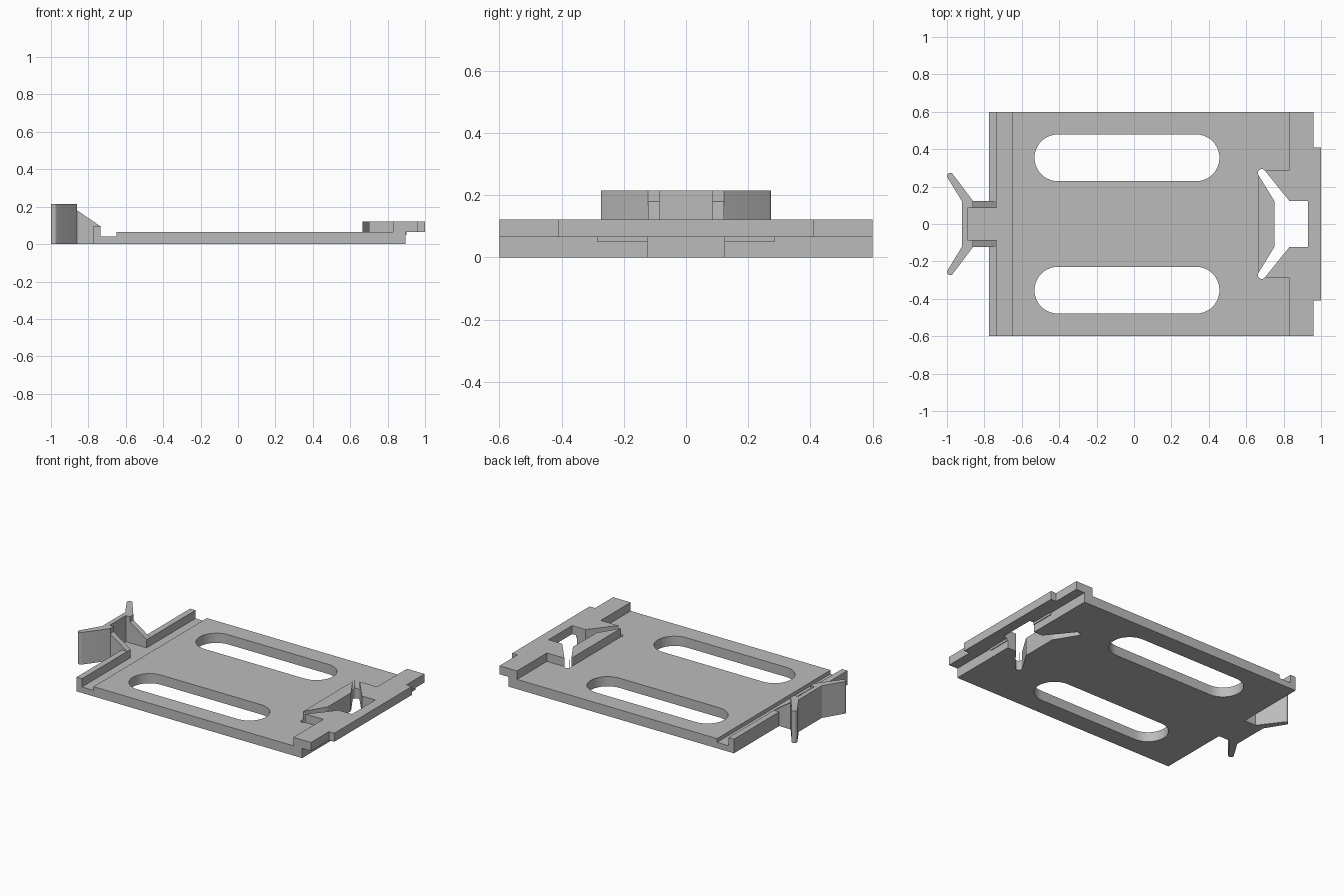
import bpy, bmesh, math
from mathutils import Vector

if "Cube" in bpy.data.objects:
    bpy.data.objects.remove(bpy.data.objects["Cube"])

grey = bpy.data.materials.new("light_grey_plastic")
grey.diffuse_color = (0.5, 0.5, 0.5, 1)
grey.use_nodes = True
grey.node_tree.nodes["Principled BSDF"].inputs["Base Color"].default_value = grey.diffuse_color


def prism(name, points, lo, hi, axis="z"):
    """Extrude a 2D outline: xy along z, or xz along y."""
    place = (lambda p, t: (p[0], p[1], t)) if axis == "z" else (lambda p, t: (p[0], t, p[1]))
    bm = bmesh.new()
    face = bm.faces.new([bm.verts.new(place(p, lo)) for p in points])
    new = bmesh.ops.extrude_face_region(bm, geom=[face])["geom"]
    shift = Vector(place((0, 0), hi - lo))
    bmesh.ops.translate(bm, vec=shift, verts=[v for v in new if isinstance(v, bmesh.types.BMVert)])
    bmesh.ops.recalc_face_normals(bm, faces=bm.faces)
    mesh = bpy.data.meshes.new(name)
    bm.to_mesh(mesh)
    bm.free()
    obj = bpy.data.objects.new(name, mesh)
    bpy.context.collection.objects.link(obj)
    mesh.materials.append(grey)
    return obj


def combine(target, other, operation):
    """Apply a boolean and discard the helper."""
    mod = target.modifiers.new("join", "BOOLEAN")
    mod.object, mod.operation, mod.solver = other, operation, "EXACT"
    bpy.context.view_layer.objects.active = target
    bpy.ops.object.modifier_apply(modifier=mod.name)
    bpy.data.objects.remove(other, do_unlink=True)


def arc(cx, cy, r, start, end, n):
    return [(cx + r * math.cos(math.radians(start + (end - start) * i / n)),
             cy + r * math.sin(math.radians(start + (end - start) * i / n))) for i in range(n + 1)]


def mirrored(half):
    """Close a half outline (y > 0) with its mirror image."""
    return half + [(x, -y) for x, y in reversed(half)]


# plate with rail and groove at one end, raised overhanging lip at the other
plate = prism("base_plate", [
    (-0.775, 0), (0.895, 0), (0.895, 0.065), (0.96, 0.065), (0.96, 0.122), (0.83, 0.122),
    (0.83, 0.065), (-0.65, 0.065), (-0.65, 0.04), (-0.735, 0.04), (-0.735, 0.095),
    (-0.775, 0.095)], -0.6, 0.6, "y")

# raised block around the socket and the end tongue
block = prism("socket_block", mirrored([(0.665, 0.285), (0.9, 0.285)]), 0.05, 0.122)
combine(plate, block, "UNION")
tongue = prism("end_tongue", mirrored([(0.91, 0.41), (1.0, 0.41)]), 0.065, 0.122)
combine(plate, tongue, "UNION")

# clip with two flared arms
clip = prism("clip", mirrored(
    [(-0.86, 0.122)] + arc(-0.983, 0.257, 0.017, 35, 215, 8) + [(-0.92, 0.122)]), 0, 0.215)
combine(plate, clip, "UNION")

# sloped gussets tying the clip to the rail
gusset = prism("gusset", [(-0.9, 0), (-0.735, 0), (-0.735, 0.095), (-0.86, 0.18), (-0.9, 0.18)],
               -0.122, 0.122, "y")
combine(plate, gusset, "UNION")
pocket = prism("clip_pocket", mirrored([(-0.89, 0.085), (-0.72, 0.085)]), 0.04, 0.3)
combine(plate, pocket, "DIFFERENCE")

# flared socket through the lip and plate
socket = prism("socket_cut", mirrored(
    [(0.93, 0.124), (0.83, 0.124)] + arc(0.683, 0.273, 0.021, 35, 215, 8) + [(0.75, 0.124)]),
    -0.1, 0.3)
combine(plate, socket, "DIFFERENCE")

# two long rounded slots
for y in (-0.354, 0.354):
    slot = prism("slot_cut", arc(0.332, y, 0.125, -90, 90, 20) + arc(-0.407, y, 0.125, 90, 270, 20),
                 -0.1, 0.3)
    combine(plate, slot, "DIFFERENCE")

bpy.ops.object.select_all(action="DESELECT")
plate.select_set(True)
bpy.context.view_layer.objects.active = plate
bpy.ops.object.shade_smooth_by_angle(angle=math.radians(30))
